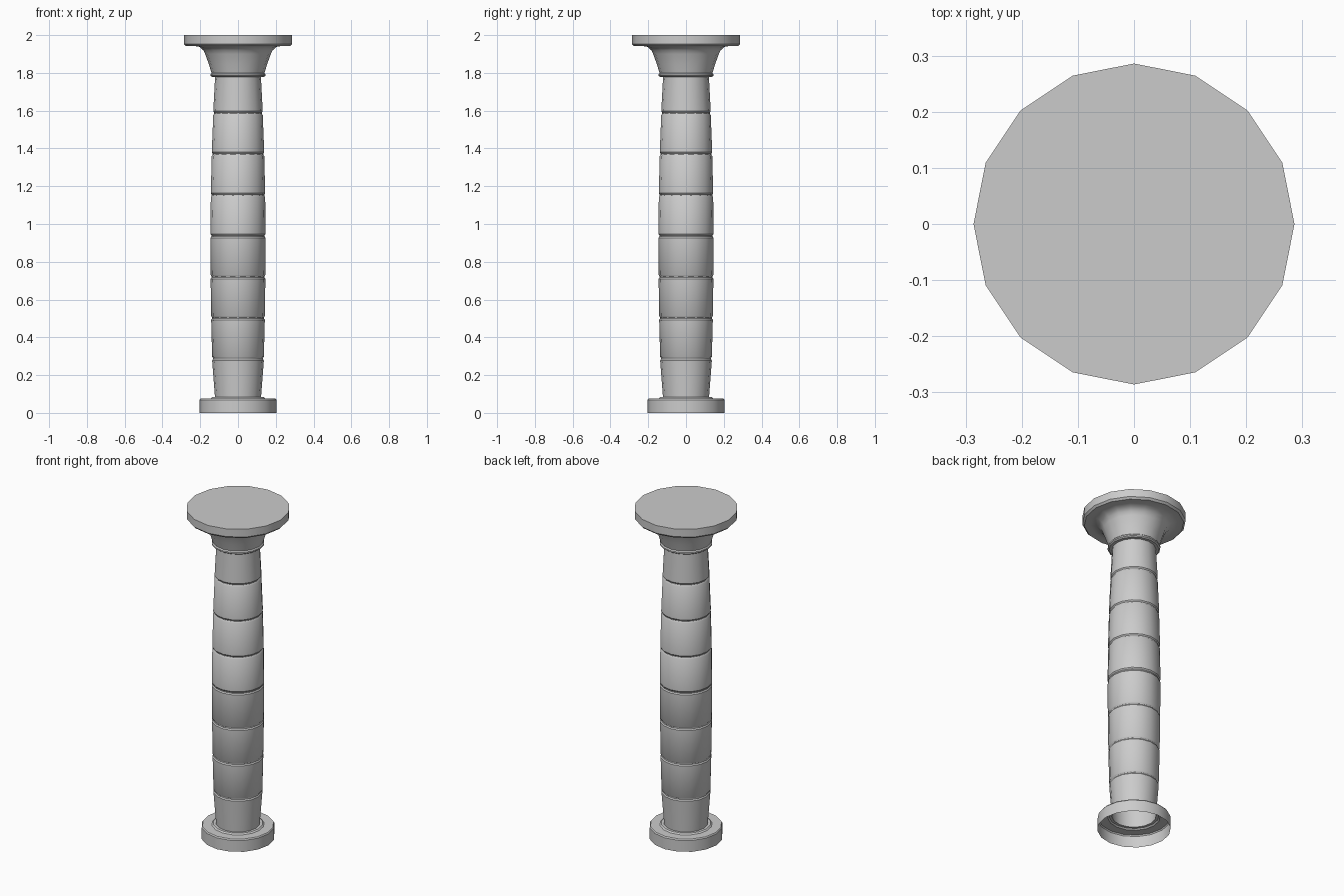
import bpy, bmesh, math

if "Cube" in bpy.data.objects:
    bpy.data.objects.remove(bpy.data.objects["Cube"])

SIDES = 16


def lathe(name, profile, cap_top=False):
    """Turn an (r, z) profile, listed from bottom to top, around the z axis."""
    bm = bmesh.new()
    rings = []
    for r, z in profile:
        rings.append([bm.verts.new((r * math.cos(2 * math.pi * i / SIDES),
                                    r * math.sin(2 * math.pi * i / SIDES), z))
                      for i in range(SIDES)])
    for low, high in zip(rings, rings[1:]):
        for i in range(SIDES):
            j = (i + 1) % SIDES
            bm.faces.new((low[i], low[j], high[j], high[i]))
    if cap_top:
        bm.faces.new(rings[-1])
    mesh = bpy.data.meshes.new(name)
    bm.to_mesh(mesh)
    bm.free()
    obj = bpy.data.objects.new(name, mesh)
    bpy.context.collection.objects.link(obj)
    bpy.ops.object.select_all(action='DESELECT')
    obj.select_set(True)
    bpy.context.view_layer.objects.active = obj
    bpy.ops.object.shade_smooth_by_angle(angle=math.radians(35))
    return obj


# Base: shallow drum, hollow underneath
lathe("base", [(0.203, 0), (0.203, 0.069), (0.198, 0.076),
               (0.145, 0.076), (0.137, 0.083), (0.122, 0.083)])

# Shaft: swelling stack of drums with a fine groove at each joint
joints = [(0.122, 0.083), (0.137, 0.287), (0.142, 0.503), (0.145, 0.72),
          (0.146, 0.937), (0.144, 1.153), (0.139, 1.37), (0.131, 1.587),
          (0.121, 1.785)]
shaft = [joints[0]]
for r, z in joints[1:-1]:
    shaft += [(r, z - 0.010), (r - 0.005, z - 0.003),
              (r - 0.005, z + 0.003), (r, z + 0.010)]
shaft.append(joints[-1])
lathe("shaft", shaft)

# Capital: collar, flaring bell and flat round slab
lathe("capital", [(0.121, 1.779), (0.138, 1.779), (0.146, 1.785), (0.146, 1.793),
                  (0.140, 1.799), (0.154, 1.845), (0.174, 1.900), (0.184, 1.920),
                  (0.205, 1.938), (0.240, 1.944), (0.275, 1.942),
                  (0.286, 1.953), (0.286, 2.0)], cap_top=True)
